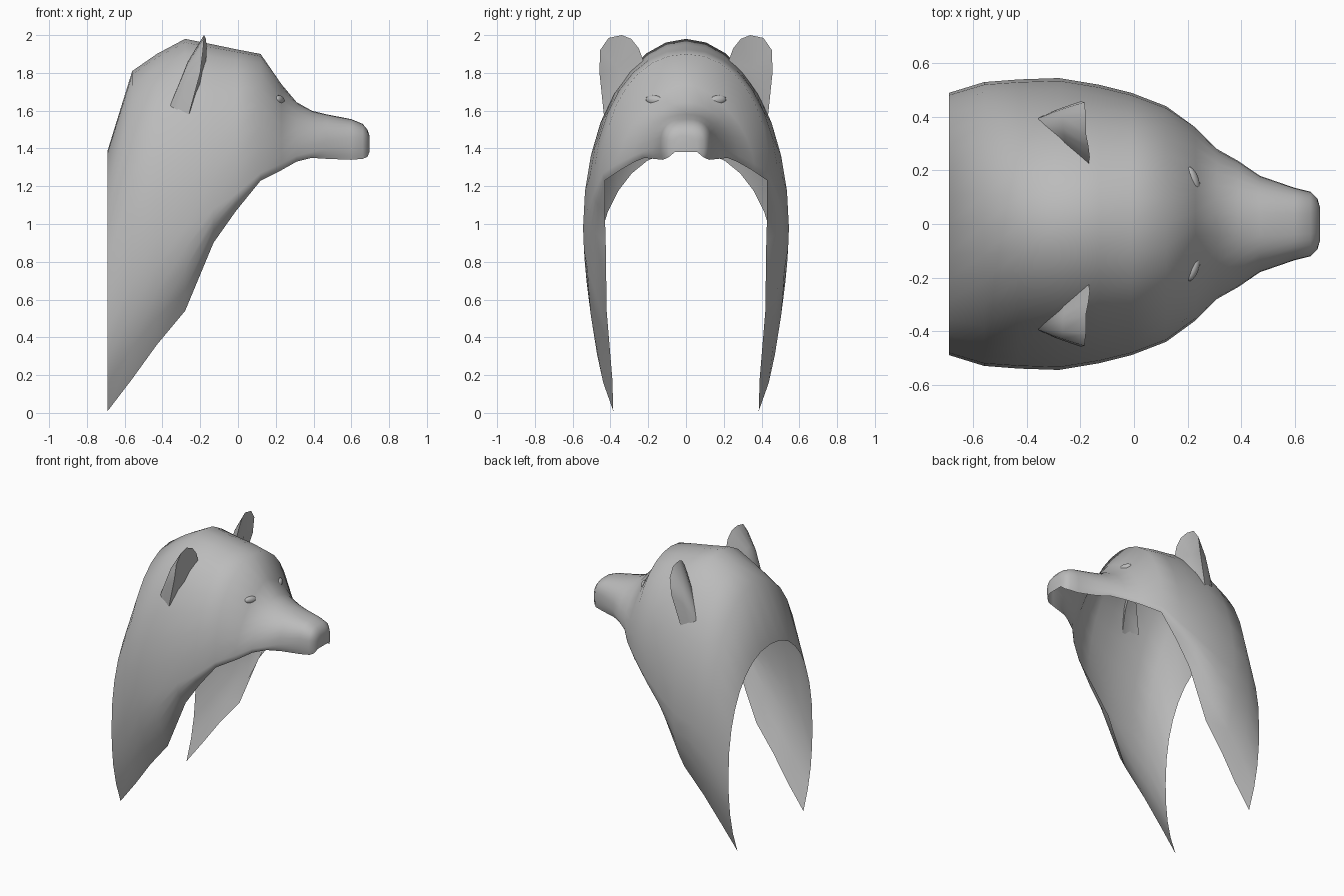
import bpy
import bmesh
import math
from mathutils import Vector

cube = bpy.data.objects.get("Cube")
if cube:
    bpy.data.objects.remove(cube, do_unlink=True)


def make_material(name, rgb):
    color = (*rgb, 1.0)
    mat = bpy.data.materials.new(name)
    mat.use_nodes = True
    mat.diffuse_color = color
    shader = next(n for n in mat.node_tree.nodes if n.type == "BSDF_PRINCIPLED")
    shader.inputs["Base Color"].default_value = color
    shader.inputs["Roughness"].default_value = 0.8
    return mat


grey = make_material("plain grey", (0.5, 0.5, 0.5))


def finish(bm, name, sharp_angle=60):
    """Turn a bmesh into a smooth shaded object."""
    mesh = bpy.data.meshes.new(name)
    bm.to_mesh(mesh)
    bm.free()
    mesh.materials.append(grey)
    obj = bpy.data.objects.new(name, mesh)
    bpy.context.collection.objects.link(obj)
    bpy.ops.object.select_all(action="DESELECT")
    obj.select_set(True)
    bpy.context.view_layer.objects.active = obj
    bpy.ops.object.shade_smooth_by_angle(angle=math.radians(sharp_angle))
    return obj


# Hood sections: x, crown z, half width, z of widest point,
# edge y, edge z, roundness of the arch
SECTIONS = [
    (-0.69, 1.39, 0.49, 0.60, 0.385, 0.01, 2.2),
    (-0.56, 1.81, 0.53, 0.85, 0.39, 0.18, 2.1),
    (-0.43, 1.90, 0.54, 0.93, 0.405, 0.36, 2),
    (-0.28, 1.98, 0.545, 0.98, 0.42, 0.54, 2),
    (-0.13, 1.95, 0.52, 1.08, 0.425, 0.90, 2),
    (-0.01, 1.925, 0.49, 1.16, 0.43, 1.07, 2.1),
    (0.12, 1.90, 0.44, 1.27, 0.43, 1.23, 2.1),
    (0.23, 1.74, 0.36, 1.32, 0.35, 1.285, 1.6),
    (0.31, 1.645, 0.28, 1.36, 0.27, 1.33, 1.8),
    (0.39, 1.60, 0.235, 1.38, 0.22, 1.35, 2),
    (0.47, 1.58, 0.18, 1.40, 0.17, 1.345, 2.3),
    (0.60, 1.555, 0.135, 1.42, 0.125, 1.34, 2.6),
    (0.66, 1.53, 0.12, 1.42, 0.11, 1.345, 2.8),
    (0.685, 1.50, 0.095, 1.42, 0.09, 1.355, 2.8),
    (0.695, 1.47, 0.06, 1.42, 0.06, 1.38, 2.8),
]
ARCH_STEPS = 8
SKIRT_STEPS = 4


def arch(x, crown, width, wide_z, edge_y, edge_z, power):
    """Open section running from the right edge over the crown to the left."""
    half = []
    for i in range(SKIRT_STEPS):
        s = 1 - i / SKIRT_STEPS
        y = edge_y + (width - edge_y) * (1 - s ** 2.4)
        half.append((y, wide_z + (edge_z - wide_z) * s))
    for i in range(ARCH_STEPS + 1):
        a = math.pi / 2 * i / ARCH_STEPS
        y = width * max(math.cos(a), 0) ** (2 / power)
        half.append((y, wide_z + (crown - wide_z) * math.sin(a) ** (2 / power)))
    right = [Vector((x, -y, z)) for y, z in half]
    left = [Vector((x, y, z)) for y, z in reversed(half[:-1])]
    return right + left


# Hood: head, muzzle and side flaps in one open skin
bm = bmesh.new()
rings = [[bm.verts.new(p) for p in arch(*s)] for s in SECTIONS]
for a, b in zip(rings, rings[1:]):
    for j in range(len(a) - 1):
        bm.faces.new((a[j], b[j], b[j + 1], a[j + 1]))
bm.faces.new(list(reversed(rings[-1])))
finish(bm, "hood", 75)

# Ear: cupped front and a back that tapers into the head
EAR_RIM = [
    (-0.17, 0.22, 1.85), (-0.165, 0.25, 1.93), (-0.17, 0.29, 1.98),
    (-0.18, 0.34, 2.0), (-0.18, 0.41, 1.985), (-0.185, 0.455, 1.92),
    (-0.20, 0.458, 1.80), (-0.26, 0.435, 1.58), (-0.20, 0.33, 1.70),
]


def build_ear(name, side):
    def vert(p):
        return bm.verts.new((p[0], p[1] * side, p[2]))

    bm = bmesh.new()
    points = [Vector(p) for p in EAR_RIM]
    root = Vector((-0.37, 0.39, 1.60))
    cup = vert((-0.205, 0.36, 1.83))
    tip = vert(root)
    rim = [vert(p) for p in points]
    middle = [vert(p.lerp(root, 0.4) + Vector((-0.01, 0, 0.02))) for p in points]
    for i in range(len(rim)):
        k = (i + 1) % len(rim)
        bm.faces.new((cup, rim[i], rim[k]))
        bm.faces.new((rim[i], middle[i], middle[k], rim[k]))
        bm.faces.new((middle[i], tip, middle[k]))
    bmesh.ops.recalc_face_normals(bm, faces=bm.faces)
    finish(bm, name)


# Eye: small almond bead turned outward along the brow
def build_eye(name, side):
    bm = bmesh.new()
    bmesh.ops.create_uvsphere(bm, u_segments=16, v_segments=10, radius=1)
    bmesh.ops.scale(bm, vec=(0.022, 0.052, 0.026), verts=bm.verts)
    eye = finish(bm, name)
    eye.location = (0.22, 0.165 * side, 1.655)
    eye.rotation_euler = (math.radians(8) * side, 0, math.radians(20) * side)


for label, side in (("left", 1), ("right", -1)):
    build_ear(label + "_ear", side)
    build_eye(label + "_eye", side)
